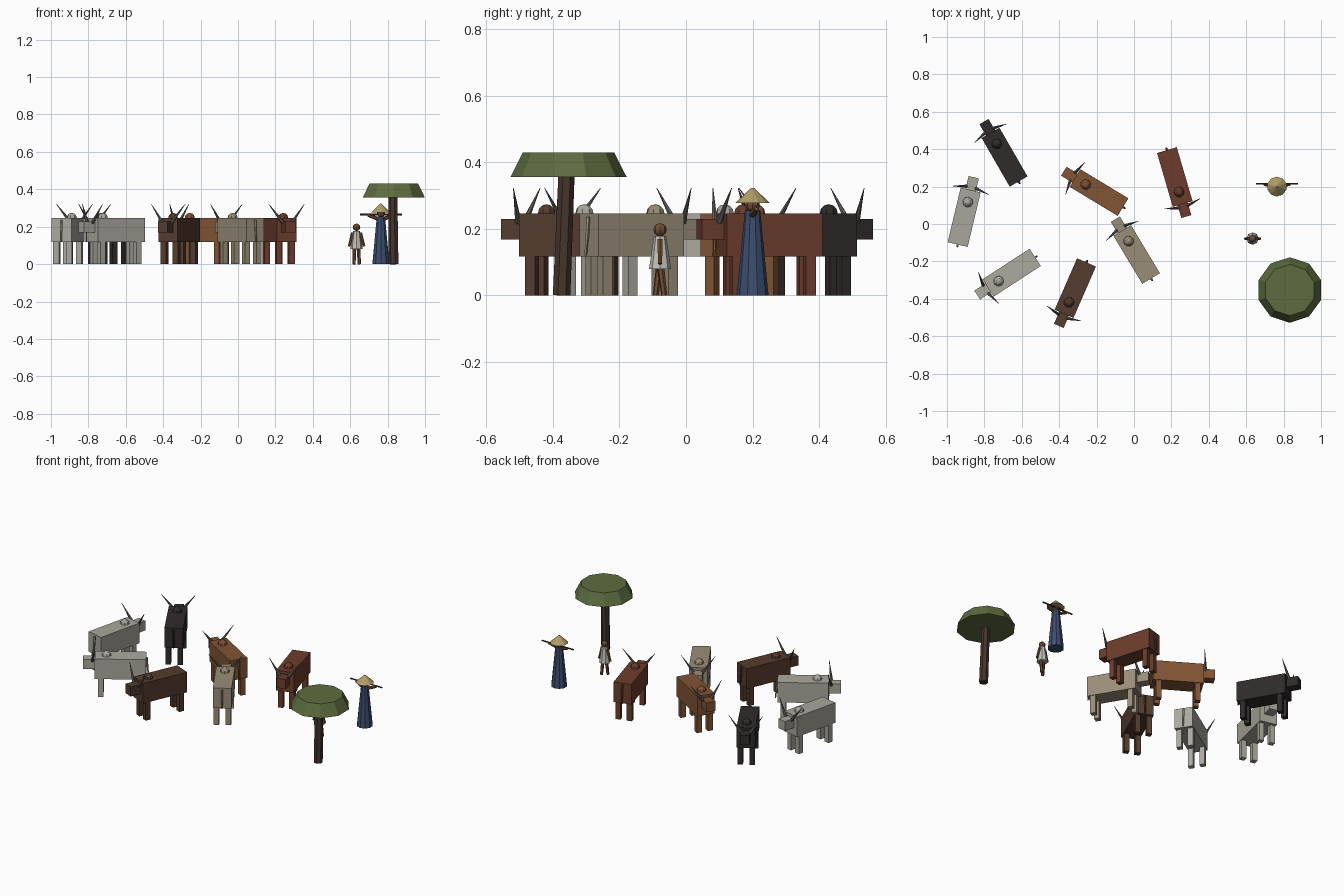
import bpy, bmesh, math
from mathutils import Vector, Matrix

if "Cube" in bpy.data.objects:
    bpy.data.objects.remove(bpy.data.objects["Cube"])


def material(name, rgb):
    m = bpy.data.materials.new(name)
    m.diffuse_color = (*rgb, 1)
    m.use_nodes = True
    m.node_tree.nodes["Principled BSDF"].inputs["Base Color"].default_value = m.diffuse_color
    return m


def finish(name, bm, mat, frame):
    me = bpy.data.meshes.new(name)
    bm.to_mesh(me)
    bm.free()
    me.materials.append(mat)
    ob = bpy.data.objects.new(name, me)
    ob.matrix_world = frame
    bpy.context.collection.objects.link(ob)
    return ob


def box(name, lo, hi, mat, frame):
    lo, hi = Vector(lo), Vector(hi)
    bm = bmesh.new()
    bmesh.ops.create_cube(bm, size=1, matrix=Matrix.Translation((lo + hi) / 2)
                          @ Matrix.Diagonal((*(hi - lo), 1)))
    return finish(name, bm, mat, frame)


def rod(name, a, b, r1, r2, mat, frame, sides=6):
    """Tapered rod from point a (radius r1) to point b (radius r2)."""
    a, b = Vector(a), Vector(b)
    d = b - a
    rot = Matrix() if d.x == d.y == 0 else d.to_track_quat('Z', 'Y').to_matrix().to_4x4()
    bm = bmesh.new()
    bmesh.ops.create_cone(bm, cap_ends=True, segments=sides, radius1=r1, radius2=r2,
                          depth=d.length, matrix=Matrix.Translation((a + b) / 2) @ rot)
    return finish(name, bm, mat, frame)


def ball(name, c, r, mat, frame):
    bm = bmesh.new()
    bmesh.ops.create_uvsphere(bm, u_segments=8, v_segments=6, radius=r,
                              matrix=Matrix.Translation(c))
    return finish(name, bm, mat, frame)


horn_mat = material("horn", (0.12, 0.115, 0.10))
skin = material("skin", (0.17, 0.075, 0.035))
wood = material("wood", (0.06, 0.035, 0.025))
leaf = material("leaf", (0.11, 0.15, 0.05))
straw = material("straw", (0.45, 0.34, 0.14))
blue = material("blue_cloth", (0.045, 0.075, 0.16))
white = material("pale_cloth", (0.55, 0.53, 0.48))


def cow(x, y, heading, coat):
    # local +x points towards the head
    f = Matrix.Translation((x, y, 0)) @ Matrix.Rotation(math.radians(heading), 4, 'Z')
    box("cow_body", (-0.15, -0.055, 0.117), (0.15, 0.055, 0.246), coat, f)
    box("cow_head", (0.14, -0.028, 0.168), (0.22, 0.028, 0.229), coat, f)
    ball("cow_hump", (0.083, 0, 0.246), 0.028, coat, f)
    rod("cow_tail", (-0.151, 0, 0.235), (-0.162, 0, 0.12), 0.007, 0.004, coat, f, 5)
    for s in (-1, 1):
        rod("cow_horn", (0.165, s * 0.024, 0.22), (0.148, s * 0.1, 0.322),
            0.01, 0.001, horn_mat, f)
        for lx in (-0.115, 0.115):
            box("cow_leg", (lx - 0.016, s * 0.035 - 0.016, 0),
                (lx + 0.016, s * 0.035 + 0.016, 0.12), coat, f)


# herd: x, y, heading, coat colour
herd = [
    (-0.692, 0.357, 120, (0.03, 0.024, 0.023)),
    (-0.908, 0.036, 76.6, (0.40, 0.38, 0.33)),
    (-0.654, -0.260, 213, (0.42, 0.40, 0.35)),
    (-0.314, -0.343, 246.4, (0.09, 0.045, 0.027)),
    (-0.187, 0.168, 148.8, (0.22, 0.09, 0.035)),
    (0.014, -0.163, 121, (0.32, 0.27, 0.19)),
    (0.218, 0.251, -73.7, (0.15, 0.045, 0.025)),
]
for i, (x, y, h, c) in enumerate(herd):
    cow(x, y, h, material(f"coat_{i}", c))

# flat-topped tree
t = Matrix.Translation((0.833, -0.353, 0))
rod("tree_trunk", (0, -0.021, 0), (-0.004, -0.006, 0.37), 0.027, 0.025, wood, t, 7)
rod("tree_canopy", (0, 0, 0.355), (0, 0, 0.43), 0.175, 0.137, leaf, t, 10)

# herder with a stick across the shoulders
h = Matrix.Translation((0.764, 0.2, 0))
rod("herder_robe", (0, 0, 0), (0, 0, 0.255), 0.048, 0.023, blue, h, 10)
ball("herder_head", (0, 0, 0.272), 0.022, skin, h)
rod("herder_hat", (0, 0, 0.277), (0, 0, 0.323), 0.053, 0.004, straw, h, 10)
rod("herder_stick", (-0.112, 0.015, 0.266), (0.112, 0.015, 0.266), 0.005, 0.005, wood, h)
for s in (-1, 1):
    rod("herder_arm", (s * 0.018, 0, 0.243), (s * 0.07, 0.012, 0.262), 0.011, 0.008, skin, h)

# child in a tunic
c = Matrix.Translation((0.634, -0.078, 0))
rod("child_tunic", (0, 0, 0.08), (0, 0, 0.178), 0.033, 0.018, white, c, 8)
ball("child_head", (0, 0, 0.197), 0.02, skin, c)
for s in (-1, 1):
    rod("child_leg", (s * 0.014, s * 0.013, 0), (s * 0.011, 0, 0.1), 0.009, 0.011, skin, c)
    rod("child_arm", (s * 0.02, 0, 0.168), (s * 0.04, 0, 0.095), 0.009, 0.007, skin, c)
